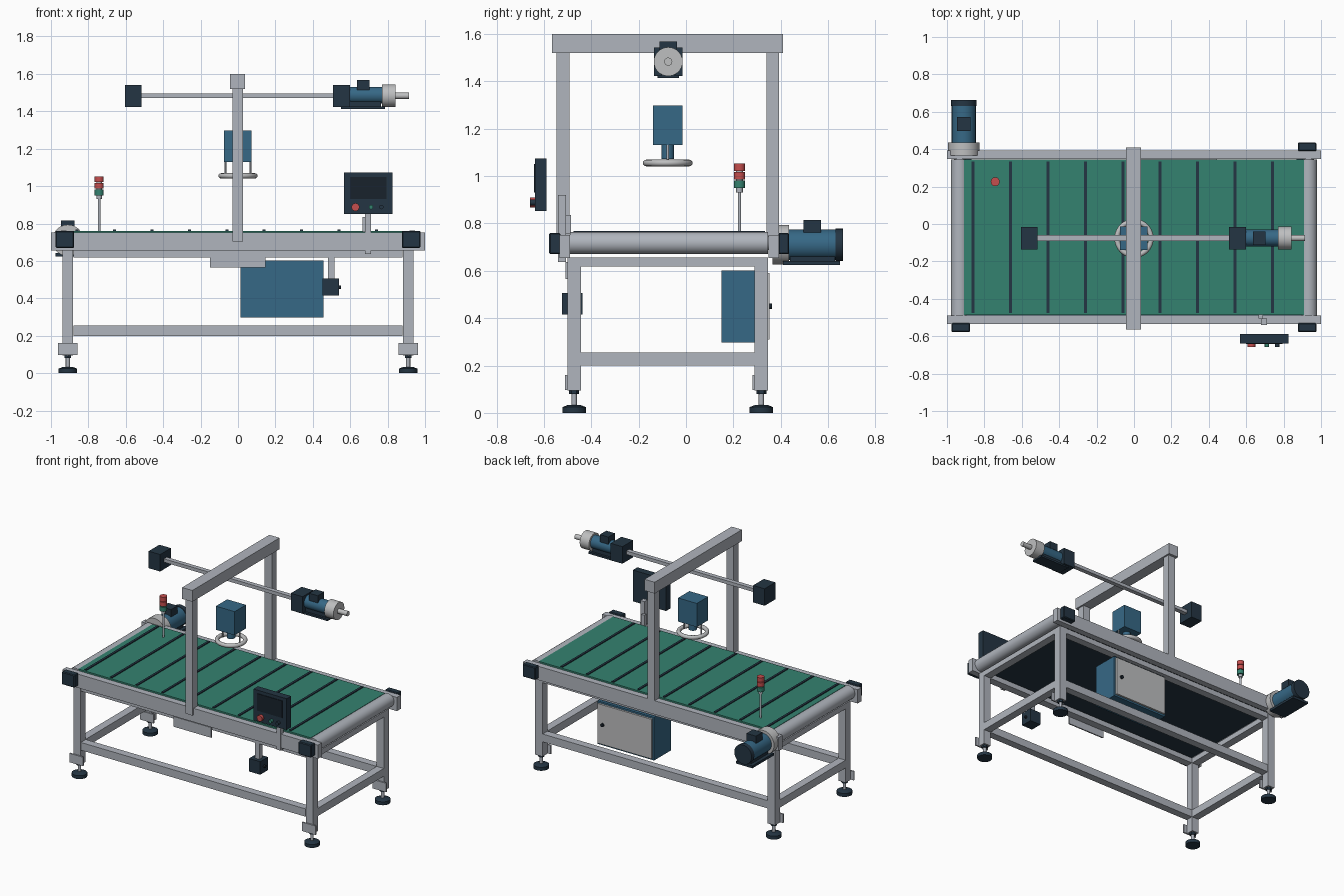
import bpy, math
from mathutils import Vector

if "Cube" in bpy.data.objects:
    bpy.data.objects.remove(bpy.data.objects["Cube"])


def material(name, r, g, b):
    lin = [((c / 255 + 0.055) / 1.055) ** 2.4 for c in (r, g, b)]
    m = bpy.data.materials.new(name)
    m.diffuse_color = (*lin, 1)
    m.use_nodes = True
    m.node_tree.nodes["Principled BSDF"].inputs["Base Color"].default_value = m.diffuse_color
    return m


GREY = material("frame grey", 176, 181, 189)
LIGHT = material("light metal", 190, 191, 192)
DARK = material("dark navy", 36, 53, 67)
BLACK = material("screen black", 24, 34, 44)
BLUE = material("machine blue", 54, 104, 134)
GREEN = material("belt green", 52, 130, 112)
RED = material("signal red", 198, 78, 78)
BELT_Y = -0.072          # centre line of the conveyor


def box(name, x, y, z, mat, bevel=0):
    """Box from three (min, max) ranges."""
    bpy.ops.mesh.primitive_cube_add(size=1, location=[(a + b) / 2 for a, b in (x, y, z)])
    o = bpy.context.object
    o.name = name
    o.scale = [b - a for a, b in (x, y, z)]
    bpy.ops.object.transform_apply(location=False, rotation=False, scale=True)
    o.data.materials.append(mat)
    if bevel:
        m = o.modifiers.new("edge", 'BEVEL')
        m.width = bevel
        m.segments = 1
    return o


def cyl(name, start, end, r, mat, r2=None, sides=28):
    """Cylinder or cone between two points."""
    a, b = Vector(start), Vector(end)
    d = b - a
    bpy.ops.mesh.primitive_cone_add(vertices=sides, radius1=r, radius2=r if r2 is None else r2,
                                    depth=d.length, location=(a + b) / 2,
                                    rotation=d.to_track_quat('Z', 'Y').to_euler())
    o = bpy.context.object
    o.name = name
    o.data.materials.append(mat)
    bpy.ops.object.shade_smooth_by_angle(angle=math.radians(35))
    return o


# Conveyor belt, its dark underside, and raised cleats
box("belt_underside", (-0.90, 0.90), (-0.488, 0.346), (0.675, 0.748), DARK)
box("belt_top", (-0.91, 0.91), (-0.486, 0.344), (0.748, 0.761), GREEN)
for i in range(9):
    x = -0.86 + 0.2 * i
    box("belt_cleat", (x - 0.008, x + 0.008), (-0.475, 0.333), (0.76, 0.767), DARK)

# Side rails with a narrow lip, and the beams beneath them
for y0, y1 in ((-0.535, -0.49), (0.348, 0.392)):
    box("side_rail", (-1, 1), (y0, y1), (0.655, 0.752), GREY)
for y0, y1 in ((-0.50, -0.445), (0.29, 0.345)):
    box("upper_beam", (-0.88, 0.88), (y0, y1), (0.618, 0.656), GREY)
    box("lower_beam", (-0.88, 0.88), (y0, y1), (0.20, 0.255), GREY)

for s in (-1, 1):
    # End rollers with journals
    cyl("end_roller", (s * 0.932, -0.49, 0.717), (s * 0.932, 0.346, 0.717), 0.047, GREY, sides=36)
    cyl("roller_shaft", (s * 0.932, -0.54, 0.717), (s * 0.932, 0.40, 0.717), 0.03, GREY)
    # End cross beams
    xr = tuple(sorted((s * 0.882, s * 0.938)))
    box("upper_cross_beam", xr, (-0.445, 0.29), (0.618, 0.656), GREY)
    box("lower_cross_beam", xr, (-0.445, 0.29), (0.20, 0.255), GREY)
    for y in (-0.472, 0.318):
        # Legs, foot plates and levelling feet
        box("leg", xr, (y - 0.028, y + 0.028), (0.095, 0.656), GREY)
        box("foot_plate", (s * 0.91 - 0.053, s * 0.91 + 0.053), (y - 0.038, y - 0.028),
            (0.097, 0.16), GREY)
        cyl("foot_nut", (s * 0.91, y, 0.08), (s * 0.91, y, 0.095), 0.021, DARK, sides=6)
        cyl("foot_stud", (s * 0.91, y, 0.03), (s * 0.91, y, 0.085), 0.011, GREY, sides=16)
        cyl("foot_pad", (s * 0.91, y, 0), (s * 0.91, y, 0.024), 0.05, DARK)
        cyl("foot_pad_top", (s * 0.91, y, 0.024), (s * 0.91, y, 0.034), 0.05, DARK, r2=0.025)

# Bearing blocks on three corners; the drive takes the fourth
for x, y0, y1 in ((-0.926, -0.578, -0.53), (0.926, -0.578, -0.53), (0.926, 0.39, 0.435)):
    box("bearing_block", (x - 0.05, x + 0.05), (y0, y1), (0.67, 0.76), DARK, 0.005)

# Belt drive motor
MX, MZ = -0.91, 0.71
cyl("drive_flange", (MX, 0.365, MZ), (MX, 0.435, MZ), 0.084, LIGHT)
cyl("drive_motor", (MX, 0.43, MZ), (MX, 0.64, MZ), 0.064, BLUE)
cyl("drive_fan_cover", (MX, 0.632, MZ), (MX, 0.663, MZ), 0.068, DARK)
box("drive_terminal_box", (MX - 0.037, MX + 0.037), (0.497, 0.571), (0.76, 0.815), DARK)
box("drive_base", (MX - 0.065, MX + 0.065), (0.41, 0.65), (0.625, 0.642), DARK)
box("drive_foot", (MX - 0.04, MX + 0.04), (0.44, 0.63), (0.64, 0.67), DARK)

# Gantry over the belt
for y0, y1 in ((-0.547, -0.492), (0.34, 0.392)):
    box("gantry_post", (-0.029, 0.027), (y0, y1), (0.705, 1.525), GREY)
box("gantry_beam", (-0.042, 0.038), (-0.565, 0.41), (1.52, 1.60), GREY)

# Vision unit: housing, lens and ring light on two rods
box("sensor_housing", (-0.075, 0.072), (-0.14, -0.014), (1.13, 1.297), BLUE)
cyl("sensor_lens", (0, -0.077, 1.072), (0, -0.077, 1.135), 0.027, BLUE)
bpy.ops.mesh.primitive_torus_add(major_radius=0.091, minor_radius=0.014, major_segments=40,
                                 minor_segments=12, location=(0, -0.077, 1.055))
ring = bpy.context.object
ring.name = "ring_light"
ring.data.materials.append(LIGHT)
bpy.ops.object.shade_smooth()
for s in (-1, 1):
    cyl("ring_light_rod", (s * 0.067, -0.077, 1.055), (s * 0.067, -0.077, 1.135), 0.005, GREY,
        sides=12)

# Overhead linear axis and its motor
AY, AZ = -0.075, 1.483
box("axis_bar", (-0.52, 0.51), (AY - 0.016, AY + 0.016), (AZ - 0.012, AZ + 0.012), GREY)
for x0, x1 in ((-0.605, -0.515), (0.508, 0.60)):
    box("axis_end_block", (x0, x1), (AY - 0.06, AY + 0.06), (1.422, 1.542), DARK)
cyl("axis_motor", (0.595, AY, AZ + 0.003), (0.775, AY, AZ + 0.003), 0.045, BLUE)
cyl("axis_gearbox", (0.77, AY, AZ), (0.842, AY, AZ), 0.061, LIGHT)
cyl("axis_output_shaft", (0.84, AY, AZ), (0.915, AY, AZ), 0.017, LIGHT)
box("axis_terminal_box", (0.635, 0.702), (AY - 0.036, AY + 0.036), (1.515, 1.567), DARK)
box("axis_motor_base", (0.55, 0.785), (AY - 0.045, AY + 0.045), (1.413, 1.427), DARK)
box("axis_motor_foot", (0.60, 0.765), (AY - 0.03, AY + 0.03), (1.425, 1.455), DARK)

# Signal tower
SX, SY = -0.742, 0.226
cyl("signal_pole", (SX, SY, 0.75), (SX, SY, 0.938), 0.007, GREY, sides=16)
for z, mat in ((0.95, GREEN), (0.986, RED), (1.021, RED)):
    cyl("signal_lamp", (SX, SY, z), (SX, SY, z + 0.031), 0.024, mat)
cyl("signal_core", (SX, SY, 0.93), (SX, SY, 1.03), 0.014, GREY, sides=16)

# Operator panel with screen and buttons
box("panel_housing", (0.568, 0.827), (-0.638, -0.588), (0.852, 1.073), DARK)
box("panel_screen", (0.60, 0.795), (-0.642, -0.637), (0.93, 1.05), BLACK)
for x, r, mat in ((0.628, 0.021, RED), (0.711, 0.012, GREEN), (0.766, 0.012, DARK)):
    cyl("panel_button", (x, -0.637, 0.888), (x, -0.658, 0.888), r, mat, sides=20)
box("panel_stand", (0.68, 0.712), (-0.541, -0.506), (0.638, 0.92), GREY)
box("panel_clamp", (0.665, 0.69), (-0.506, -0.485), (0.755, 0.835), GREY)

# Control cabinet with rear door
box("cabinet_body", (0.013, 0.457), (0.15, 0.338), (0.297, 0.602), BLUE)
box("cabinet_door", (0.025, 0.445), (0.338, 0.352), (0.31, 0.59), LIGHT)
cyl("cabinet_knob", (0.405, 0.35, 0.45), (0.405, 0.364, 0.45), 0.012, BLACK, sides=16)

# Hanging control box and front cover plate
box("hanger_stem", (0.48, 0.515), (-0.497, -0.462), (0.50, 0.63), GREY)
box("hanging_box", (0.453, 0.54), (-0.523, -0.436), (0.415, 0.507), DARK)
cyl("hanging_box_knob", (0.538, -0.48, 0.46), (0.552, -0.48, 0.46), 0.01, BLACK, sides=16)
box("front_cover_plate", (-0.15, 0.146), (-0.508, -0.499), (0.565, 0.637), GREY)
